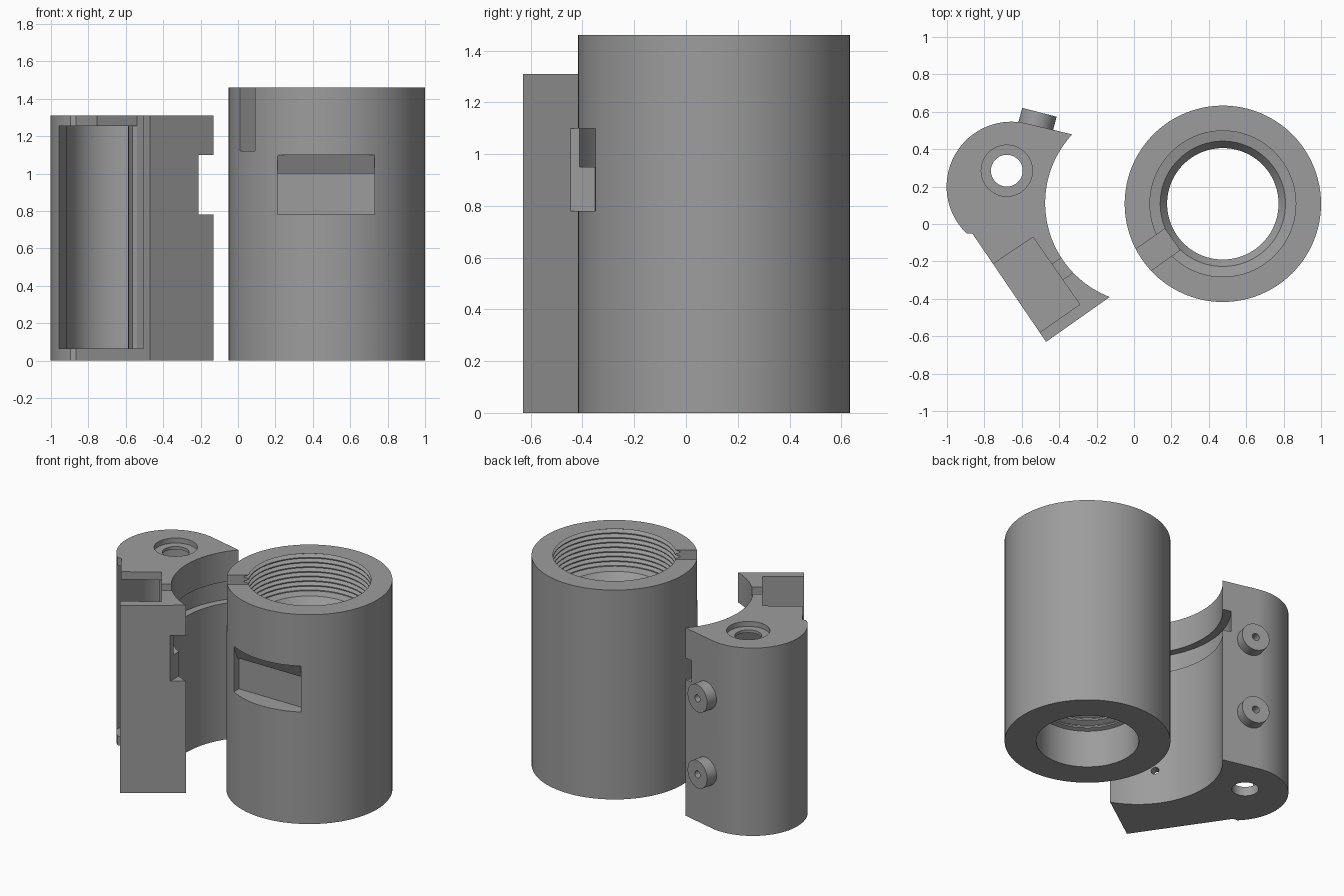
import bpy, bmesh
from math import sin, cos, radians, pi
from mathutils import Vector

cube = bpy.data.objects.get("Cube")
if cube:
    bpy.data.objects.remove(cube)

grey = bpy.data.materials.new("plain grey")
grey.use_nodes = True
COLOUR = (0.335, 0.335, 0.335, 1)
grey.diffuse_color = COLOUR
grey.node_tree.nodes["Principled BSDF"].inputs["Base Color"].default_value = COLOUR


def finish(bm, name):
    mesh = bpy.data.meshes.new(name)
    bm.to_mesh(mesh)
    bm.free()
    mesh.materials.append(grey)
    obj = bpy.data.objects.new(name, mesh)
    bpy.context.collection.objects.link(obj)
    return obj


def arc(centre, r, a0, a1, n):
    steps = [radians(a0 + (a1 - a0) * i / n) for i in range(n + 1)]
    return [(centre[0] + r * cos(a), centre[1] + r * sin(a)) for a in steps]


def prism(name, pts, z0, z1, slide=0):
    # Counter-clockwise outline gives outward faces; slide shifts the top along y
    area = sum(a[0] * b[1] - a[1] * b[0] for a, b in zip(pts, pts[1:] + pts[:1]))
    if area < 0:
        pts = pts[::-1]
    bm = bmesh.new()
    low = [bm.verts.new((p[0], p[1], z0)) for p in pts]
    high = [bm.verts.new((p[0], p[1] + slide, z1)) for p in pts]
    bm.faces.new(low[::-1])
    bm.faces.new(high)
    for i in range(len(pts)):
        j = (i + 1) % len(pts)
        bm.faces.new((low[i], low[j], high[j], high[i]))
    return finish(bm, name)


def box(name, x0, x1, y0, y1, z0, z1, slide=0):
    return prism(name, [(x0, y0), (x1, y0), (x1, y1), (x0, y1)], z0, z1, slide)


def beam(name, centre, along, half_len, half_wide, z0, z1):
    side = Vector((-along.y, along.x))
    corners = [(-1, -1), (1, -1), (1, 1), (-1, 1)]
    pts = [centre + along * half_len * a + side * half_wide * b for a, b in corners]
    return prism(name, pts, z0, z1)


def rod(name, r, start, end, n=48):
    start, end = Vector(start), Vector(end)
    d = end - start
    bm = bmesh.new()
    bmesh.ops.create_cone(bm, cap_ends=True, segments=n, radius1=r, radius2=r, depth=d.length)
    bm.transform(d.to_track_quat("Z", "Y").to_matrix().to_4x4())
    bmesh.ops.translate(bm, verts=bm.verts, vec=(start + end) / 2)
    bmesh.ops.recalc_face_normals(bm, faces=bm.faces)
    return finish(bm, name)


def combine(obj, tool, operation="DIFFERENCE"):
    # Try the next solver if one leaves nothing behind
    for solver in ("EXACT", "MANIFOLD"):
        backup = obj.data.copy()
        mod = obj.modifiers.new("shape", "BOOLEAN")
        mod.operation, mod.solver, mod.object = operation, solver, tool
        bpy.context.view_layer.objects.active = obj
        bpy.ops.object.modifier_apply(modifier=mod.name)
        if len(obj.data.polygons) > 0:
            bpy.data.meshes.remove(backup)
            break
        obj.data = backup
    bpy.data.objects.remove(tool)


def smooth(obj):
    bpy.ops.object.select_all(action="DESELECT")
    obj.select_set(True)
    bpy.context.view_layer.objects.active = obj
    bpy.ops.object.shade_smooth_by_angle(angle=radians(25))


def ridges(z0, z1, crest, root, count):
    pitch = (z1 - z0) / count
    pts = []
    for i in range(count):
        z = z0 + i * pitch
        pts += [(crest, z), (crest, z + pitch * 0.2), (root, z + pitch * 0.55), (root, z + pitch * 0.7)]
    return pts + [(crest, z1)]


# Threaded sleeve: one closed profile turned around its axis
HEIGHT = 1.46
profile = [(0.525, HEIGHT), (0.525, 0), (0.325, 0), (0.325, 0.26)]
profile += ridges(0.27, 1.14, 0.298, 0.335, 16)
profile += [(0.335, 1.19)] + ridges(1.2, HEIGHT, 0.39, 0.42, 8)
SEGMENTS = 96
bm = bmesh.new()
rings = []
for i in range(SEGMENTS):
    a = 2 * pi * i / SEGMENTS
    rings.append([bm.verts.new((0.475 + r * cos(a), 0.108 + r * sin(a), z)) for r, z in profile])
for i, ring in enumerate(rings):
    after = rings[(i + 1) % SEGMENTS]
    for j in range(len(profile)):
        k = (j + 1) % len(profile)
        bm.faces.new((ring[j], after[j], after[k], ring[k]))
bmesh.ops.recalc_face_normals(bm, faces=bm.faces)
sleeve = finish(bm, "threaded_sleeve")

# Front window with a sloping upper lip, and the rim slot
combine(sleeve, box("window_cutter", 0.21, 0.73, -0.7, -0.29, 0.78, 1.0))
combine(sleeve, box("window_lip_cutter", 0.21, 0.73, -0.7, -0.295, 0.98, 1.1, -0.055))
across = Vector((0.817, 0.577))
slot_centre = Vector((0.475, 0.108)) - across * 0.46
combine(sleeve, beam("rim_slot_cutter", slot_centre, across, 0.13, 0.07, 1.12, 1.6))
smooth(sleeve)

# Clamp body
TOP = 1.31
hub = Vector((-0.655, 0.2))
saddle = Vector((0.063, 0.112))
lean = Vector((0.25, 0.968))
outline = arc(hub, 0.347, 75.5, 226, 40) + [(-0.865, -0.05), (-0.47, -0.63)]
outline += arc(saddle, 0.538, 249, 137, 40)
clamp = prism("clamp_body", outline, 0, TOP)

# Hollow behind the side opening, then the pocket open at the top
pocket = [(-0.54, -0.07), (-0.29, -0.43), (-0.505, -0.58), (-0.63, -0.67)]
hollow = [(-1.05, -0.02), (-0.96, 0.02), (-0.913, 0.2)]
hollow += arc(hub, 0.26, 175, 75.5, 24) + arc(saddle, 0.65, 151.5, 195, 12) + pocket
combine(clamp, prism("hollow_cutter", hollow, 0.065, 1.255))
combine(clamp, prism("pocket_cutter", pocket + [(-0.88, -0.3)], 1.15, 1.5))

# Bosses on the back flat
tip = hub + lean * 0.422 + Vector((0.968, -0.25)) * 0.045
for z in (0.38, 0.91):
    inner = tip - lean * 0.11
    combine(clamp, rod("boss", 0.095, (*inner, z), (*tip, z)), "UNION")

# Pin hole with counterbore, boss holes
combine(clamp, rod("pin_cutter", 0.085, (-0.68, 0.285, -0.1), (-0.68, 0.285, 1.5)))
combine(clamp, rod("counterbore_cutter", 0.137, (-0.68, 0.285, 1.275), (-0.68, 0.285, 1.6)))
for z in (0.38, 0.91):
    inner, outer = tip - lean * 0.22, tip + lean * 0.05
    combine(clamp, rod("boss_hole_cutter", 0.025, (*inner, z), (*outer, z), 24))

# Saddle groove and its entry notch
combine(clamp, rod("groove_cutter", 0.59, (*saddle, 0.95), (*saddle, 1.1), 128))
combine(clamp, box("entry_cutter", -0.21, 0, -0.52, -0.3, 0.78, 1.1))

# Small slot and hole between pocket and saddle
wall = Vector((-0.4, -0.25))
combine(clamp, beam("wall_slot_cutter", wall, across, 0.1, 0.05, 1.24, 1.55))
near, far = wall - across * 0.1, wall + across * 0.12
combine(clamp, rod("wall_hole_cutter", 0.025, (*near, 0.24), (*far, 0.24), 24))
smooth(clamp)
